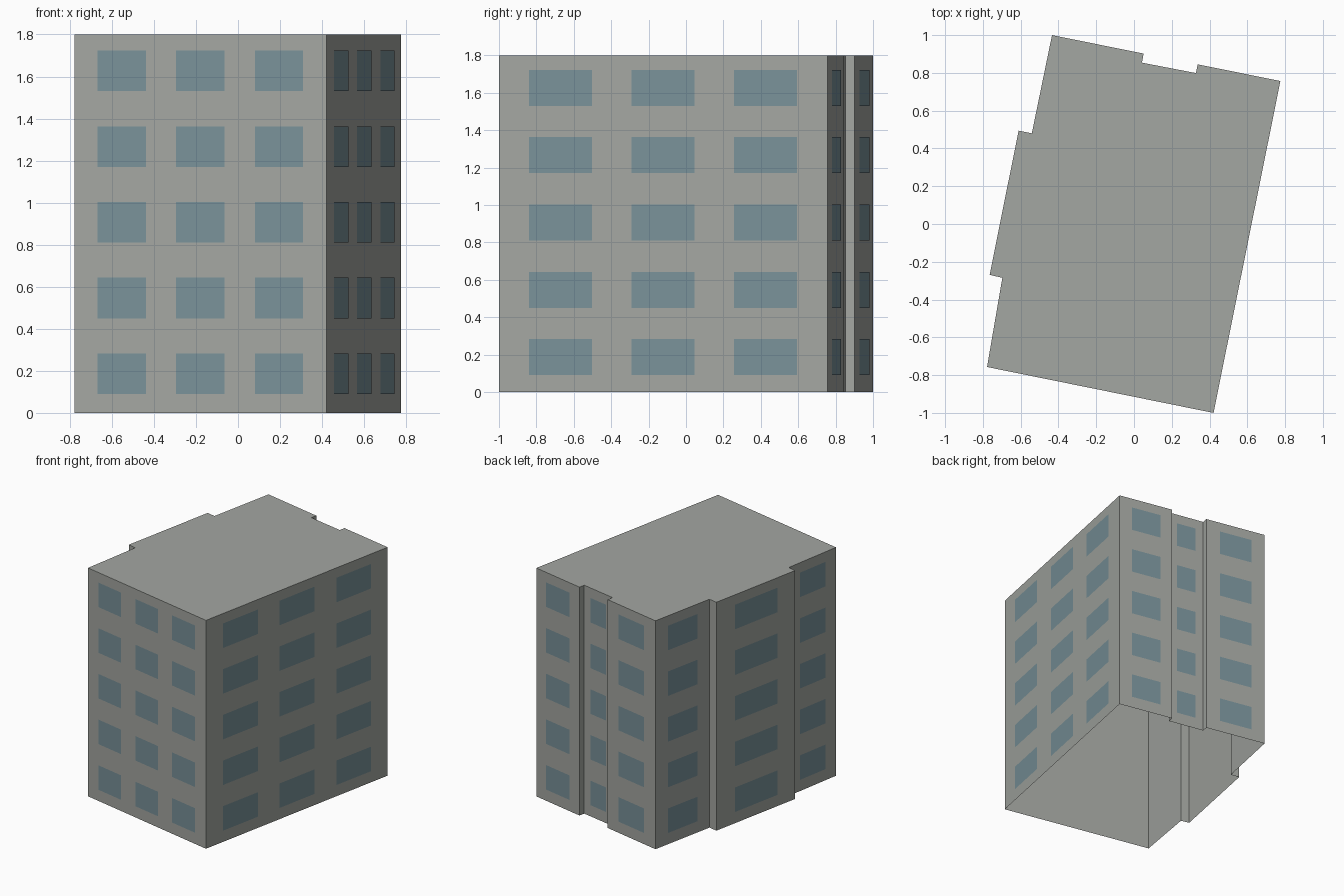
import bpy
import bmesh
from mathutils import Vector

cube = bpy.data.objects.get("Cube")
if cube:
    bpy.data.objects.remove(cube)

HEIGHT = 1.8
FLOORS = 5
FLOOR_STEP = 0.36
SILL, HEAD = 0.09, 0.283
PROUD = 0.003

# Window spans as fractions of a wall's length
TRIPLE = [(0.092, 0.284), (0.404, 0.596), (0.716, 0.908)]
SINGLE = [(0.23, 0.77)]
BLANK = []

# Floor plan, counter-clockwise: corner, and windows on the wall that starts there
PLAN = [
    ((-0.778, -0.757), TRIPLE),   # front wall
    ((0.421, -1.0), TRIPLE),      # +x wall
    ((0.775, 0.757), SINGLE),     # back wall with recessed bay
    ((0.337, 0.845), BLANK),
    ((0.328, 0.799), SINGLE),
    ((0.042, 0.854), BLANK),
    ((0.051, 0.902), SINGLE),
    ((-0.434, 1.0), SINGLE),      # -x wall with projecting bay
    ((-0.541, 0.480), BLANK),
    ((-0.611, 0.494), SINGLE),
    ((-0.764, -0.269), BLANK),
    ((-0.697, -0.285), SINGLE),
]


def make_material(name, colour):
    mat = bpy.data.materials.new(name)
    mat.use_nodes = True
    mat.diffuse_color = (*colour, 1)
    bsdf = mat.node_tree.nodes["Principled BSDF"]
    bsdf.inputs["Base Color"].default_value = (*colour, 1)
    bsdf.inputs["Roughness"].default_value = 0.8
    return mat


def make_object(name, bm, mat):
    mesh = bpy.data.meshes.new(name)
    bm.to_mesh(mesh)
    bm.free()
    mesh.materials.append(mat)
    obj = bpy.data.objects.new(name, mesh)
    bpy.context.collection.objects.link(obj)
    return obj


def add_panel(bm, a, b, low, high):
    """Upright rectangle between two plan points."""
    corners = [(a, low), (b, low), (b, high), (a, high)]
    bm.faces.new([bm.verts.new((p.x, p.y, z)) for p, z in corners])


concrete = make_material("concrete grey", (0.37, 0.385, 0.36))
glass = make_material("window blue", (0.19, 0.285, 0.32))

corners = [Vector(p) for p, _ in PLAN]

# Building shell: walls and roof, open underneath
shell = bmesh.new()
for a, b in zip(corners, corners[1:] + corners[:1]):
    add_panel(shell, a, b, 0, HEIGHT)
shell.faces.new([shell.verts.new((p.x, p.y, HEIGHT)) for p in corners])
bmesh.ops.remove_doubles(shell, verts=shell.verts, dist=0.0001)
make_object("building_shell", shell, concrete)

# Window panes: thin plates just proud of each wall, repeated per floor
panes = bmesh.new()
for i, (_, spans) in enumerate(PLAN):
    a, b = corners[i], corners[(i + 1) % len(corners)]
    along = b - a
    out = Vector((along.y, -along.x)).normalized() * PROUD
    for start, end in spans:
        for floor in range(FLOORS):
            base = floor * FLOOR_STEP
            add_panel(panes, a + along * start + out, a + along * end + out,
                      base + SILL, base + HEAD)
make_object("window_panes", panes, glass)
